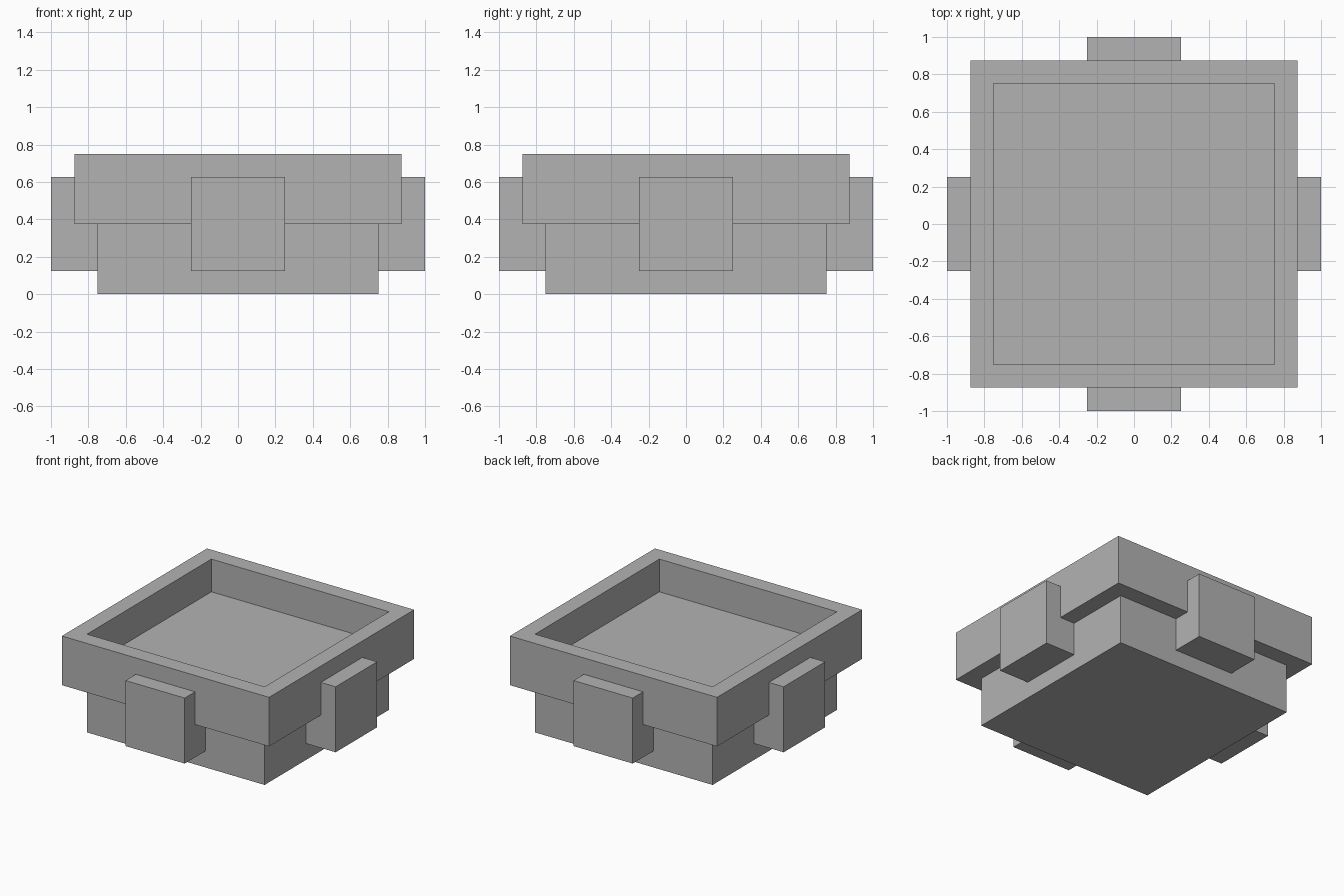
import bpy, bmesh, math
from mathutils import Matrix, Vector

if "Cube" in bpy.data.objects:
    bpy.data.objects.remove(bpy.data.objects["Cube"])

grey = bpy.data.materials.new("stone_grey")
grey.diffuse_color = (0.45, 0.45, 0.45, 1)
grey.use_nodes = True
grey.node_tree.nodes["Principled BSDF"].inputs["Base Color"].default_value = grey.diffuse_color


def finish(name, bm):
    bmesh.ops.recalc_face_normals(bm, faces=bm.faces[:])
    mesh = bpy.data.meshes.new(name)
    bm.to_mesh(mesh)
    bm.free()
    mesh.materials.append(grey)
    obj = bpy.data.objects.new(name, mesh)
    bpy.context.collection.objects.link(obj)
    return obj


def square(half, z):
    return [(-half, -half, z), (half, -half, z), (half, half, z), (-half, half, z)]


# Basin: square rings from the underside up, over the rim and down to the floor
rings = [(0.75, 0.0), (0.75, 0.375), (0.875, 0.375),
         (0.875, 0.75), (0.75, 0.75), (0.75, 0.5)]
bm = bmesh.new()
loops = [[bm.verts.new(p) for p in square(h, z)] for h, z in rings]
bm.faces.new(loops[0])
for low, high in zip(loops, loops[1:]):
    for i in range(4):
        j = (i + 1) % 4
        bm.faces.new((low[i], low[j], high[j], high[i]))
bm.faces.new(loops[-1])
finish("basin", bm)

# Brackets: stepped profile hugging base and rim, one on each side
profile = [(-1.0, 0.125), (-0.75, 0.125), (-0.75, 0.375),
           (-0.875, 0.375), (-0.875, 0.625), (-1.0, 0.625)]
for k, side in enumerate(("front", "right", "back", "left")):
    bm = bmesh.new()
    face = bm.faces.new([bm.verts.new((-0.25, y, z)) for y, z in profile])
    ext = bmesh.ops.extrude_face_region(bm, geom=[face], use_keep_orig=True)
    moved = [g for g in ext["geom"] if isinstance(g, bmesh.types.BMVert)]
    bmesh.ops.translate(bm, verts=moved, vec=Vector((0.5, 0, 0)))
    bmesh.ops.rotate(bm, verts=bm.verts[:], cent=(0, 0, 0),
                     matrix=Matrix.Rotation(k * math.pi / 2, 3, "Z"))
    finish(side + "_bracket", bm)
